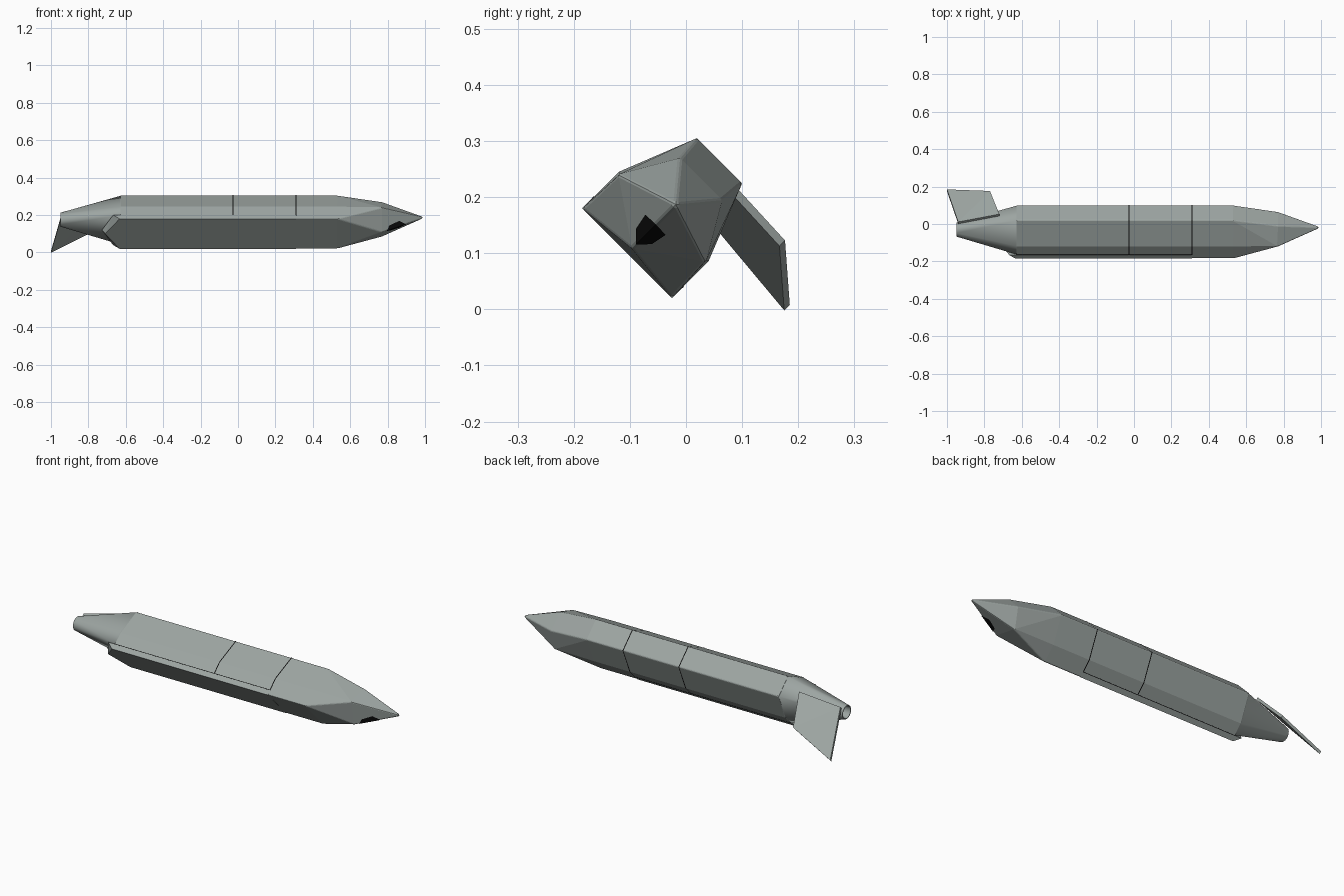
import bpy, bmesh, math
from mathutils import Matrix, Vector

if "Cube" in bpy.data.objects:
    bpy.data.objects.remove(bpy.data.objects["Cube"])

# The craft is drawn upright as (x, v across, u up), then rolled 45 degrees about x
ROLL = Matrix.Translation((0, -0.018, 0.187)) @ Matrix.Rotation(math.radians(-45), 4, 'X')


def material(name, rgb):
    m = bpy.data.materials.new(name)
    m.diffuse_color = (*rgb, 1)
    m.use_nodes = True
    m.node_tree.nodes["Principled BSDF"].inputs["Base Color"].default_value = m.diffuse_color
    return m


GREY = material("grey_paint", (0.34, 0.38, 0.365))
BLACK = material("black_glass", (0.004, 0.004, 0.004))


def finish(bm, name, mat):
    bm.transform(ROLL)
    me = bpy.data.meshes.new(name)
    bm.to_mesh(me)
    bm.free()
    me.materials.append(mat)
    ob = bpy.data.objects.new(name, me)
    bpy.context.collection.objects.link(ob)
    return ob


def hull(points):
    """Convex solid around points, with flat faces merged."""
    bm = bmesh.new()
    for p in points:
        bm.verts.new(p)
    r = bmesh.ops.convex_hull(bm, input=bm.verts[:])
    loose = [v for v in bm.verts if not v.link_faces]
    bmesh.ops.delete(bm, geom=loose, context='VERTS')
    bmesh.ops.dissolve_limit(bm, angle_limit=0.01, verts=bm.verts[:], edges=bm.edges[:])
    bmesh.ops.recalc_face_normals(bm, faces=bm.faces[:])
    return bm


def ring(x, half):
    """Mirror a half section of (v, u) points."""
    return [(x, s * v, u) for v, u in half for s in (1, -1)]


def bevel(ob, width):
    b = ob.modifiers.new("soft_edges", 'BEVEL')
    b.width, b.segments = width, 2
    b.limit_method, b.angle_limit = 'ANGLE', math.radians(35)


TOP, SHOULDER, BOTTOM = (0.057, 0.110), (0.113, -0.031), (0.113, -0.123)
SPLIT = -0.095                      # height of the seam above the folded wings
N_TOP, N_SIDE, N_KEEL = (0.053, 0.064), (0.110, -0.035), -0.111

# Main body with faceted nose
pts = ring(-0.63, (TOP, SHOULDER, BOTTOM)) + ring(0.53, (TOP, SHOULDER, BOTTOM))
pts += ring(0.77, (N_TOP, N_SIDE)) + [(0.77, 0, N_KEEL), (1.0, 0, 0)]
bevel(finish(hull(pts), "body", GREY), 0.005)

# Tail fairing, hexagon blending into a round nozzle
pts = ring(-0.62, (TOP, SHOULDER, (0.113, SPLIT)))
for i in range(24):
    a = i * math.tau / 24
    pts.append((-0.95, 0.037 * math.cos(a), -0.017 + 0.037 * math.sin(a)))
bm = hull(pts)
bm.faces.ensure_lookup_table()
cap = min(bm.faces, key=lambda f: f.calc_center_median().x)
bmesh.ops.inset_region(bm, faces=[cap], thickness=0.004)
out = bmesh.ops.extrude_face_region(bm, geom=[cap])
floor = [g for g in out['geom'] if isinstance(g, bmesh.types.BMVert)]
bmesh.ops.translate(bm, verts=floor, vec=(0.05, 0, 0))
if cap.is_valid:
    bmesh.ops.delete(bm, geom=[cap], context='FACES_ONLY')
tail = finish(bm, "tail_fairing", GREY)
bpy.context.view_layer.objects.active = tail
tail.select_set(True)
bpy.ops.object.shade_smooth_by_angle(angle=math.radians(25))
tail.select_set(False)

# Folded wing pack under the body, with pointed rear end
pts = []
for u, back in ((-0.1235, 0.0), (SPLIT, -0.035)):
    pts += ring(0.31, ((0.1135, u),)) + ring(-0.633 + back, ((0.1135, u),))
    pts.append((-0.71 + back * 0.5, 0, u))
finish(hull(pts), "folded_wings", GREY)

# Dark seams along the wing pack
for s, side in ((1, "right"), (-1, "left")):
    pts = [(x, s * v, SPLIT + d) for x in (-0.63, 0.312)
           for v in (0.110, 0.1138) for d in (-0.0015, 0.0015)]
    finish(hull(pts), side + "_wing_seam", BLACK)

# Dark seams around the body panels
for x, label in ((-0.027, "rear"), (0.31, "front")):
    half = [(0.113, SPLIT), SHOULDER, TOP]
    path = half + [(-v, u) for v, u in reversed(half)]
    bm = bmesh.new()
    rows = [[bm.verts.new((x + d, v * 1.006, u * 1.006)) for v, u in path]
            for d in (-0.0025, 0.0025)]
    for i in range(len(path) - 1):
        bm.faces.new((rows[0][i], rows[1][i], rows[1][i + 1], rows[0][i + 1]))
    finish(bm, label + "_panel_seam", BLACK)

# Seeker window on both sides of the nose keel
bm = bmesh.new()
for s in (1, -1):
    loop = []
    for t, w in ((0.89, 0), (0.83, 0.21), (0.60, 0.38), (0.44, 0)):
        v, u = s * N_SIDE[0] * t * w, t * (N_KEEL + (N_SIDE[1] - N_KEEL) * w)
        loop.append(bm.verts.new((1 - 0.23 * t, v * 1.02, u - 0.002)))
    bm.faces.new(loop if s < 0 else loop[::-1])
finish(bm, "seeker_window", BLACK)

# Single unfolded tail fin lying on the sloped tail top
corners = ((-0.72, 0.0, 0.086), (-0.94, 0.0, 0.027), (-1.0, 0.27, 0.003), (-0.77, 0.183, 0.078))
pts = [(x, v, u + d) for x, v, u in corners for d in (0, 0.014)]
finish(hull(pts), "tail_fin", GREY)
